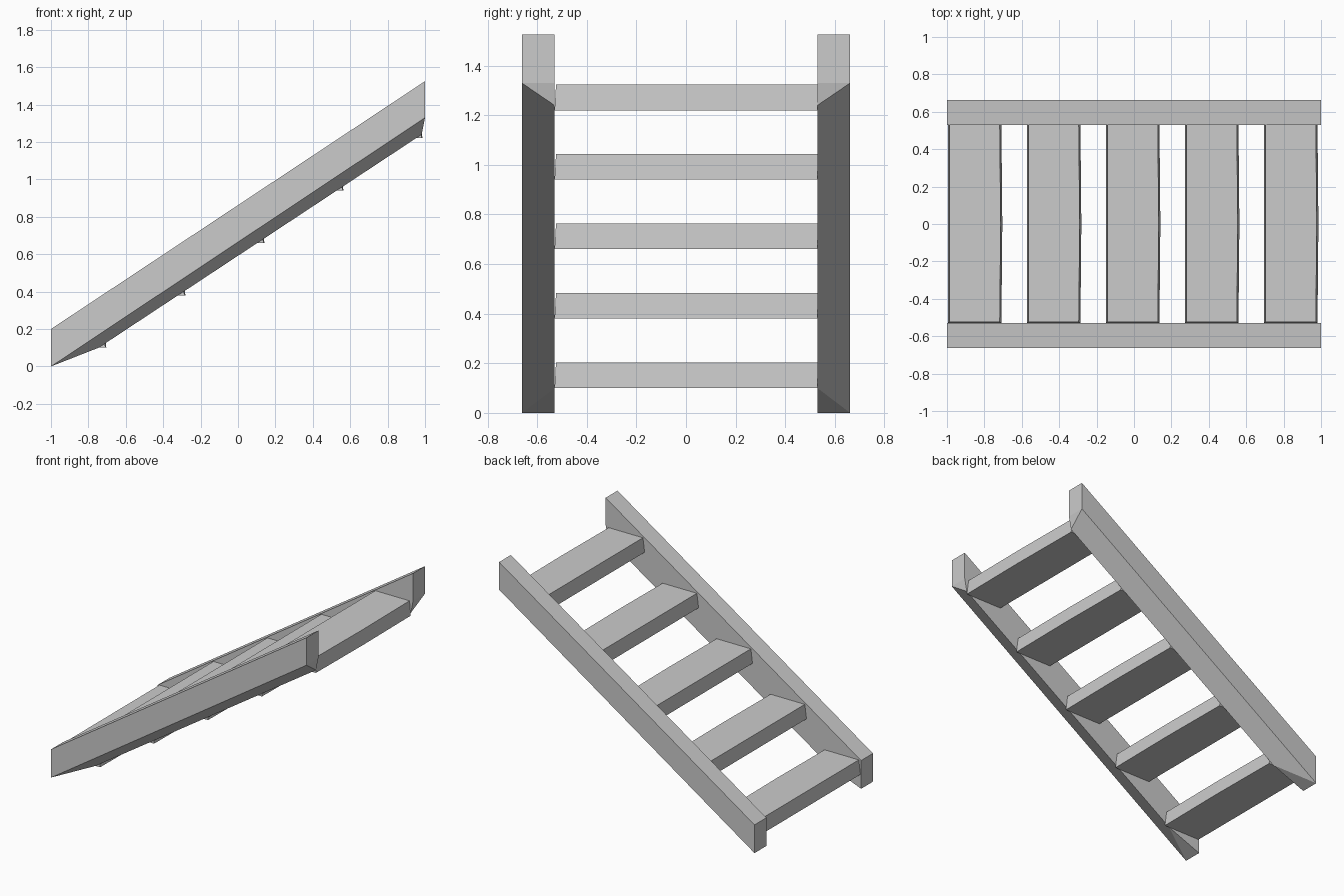
import bpy

if "Cube" in bpy.data.objects:
    bpy.data.objects.remove(bpy.data.objects["Cube"])


def add_mesh(name, verts, faces):
    mesh = bpy.data.meshes.new(name)
    mesh.from_pydata(verts, [], faces)
    mesh.validate()
    mesh.update()
    obj = bpy.data.objects.new(name, mesh)
    bpy.context.collection.objects.link(obj)
    return obj


OUTER, INNER = 0.662, 0.53


# Stringer: sloped beam whose underside hangs lower along the inner edge
def stringer(name, side):
    outer = [(-1, 0.2), (-1, 0), (1, 1.33), (1, 1.525)]
    inner = [(-1, 0.2), (-1, 0), (-0.745, 0.1), (0.982, 1.24), (1, 1.33), (1, 1.525)]
    verts = [(x, side * OUTER, z) for x, z in outer]
    verts += [(x, side * INNER, z) for x, z in inner]
    faces = [(0, 1, 2, 3), (9, 8, 7, 6, 5, 4),   # outer and inner sides
             (0, 3, 9, 4), (0, 4, 5, 1), (3, 2, 8, 9),  # top and ends
             (1, 5, 6), (1, 6, 7, 2), (2, 7, 8)]  # twisted underside
    if side > 0:
        faces = [f[::-1] for f in faces]
    return add_mesh(name, verts, faces)


# Tread: plank with slightly tapered sides and a faint bow along its nose
def tread(name, cx, z0):
    verts = []
    for y in (-INNER, 0, INNER):
        bow = 0.005 if y == 0 else 0
        ty = y + 0.006 if y < 0 else y
        verts += [(cx - 0.145, y, z0), (cx + 0.141 + bow, y, z0),
                  (cx + 0.132 + bow, ty, z0 + 0.103), (cx - 0.136, ty, z0 + 0.103)]
    faces = [(0, 1, 2, 3), (11, 10, 9, 8)]
    for a in (0, 4):
        for i in range(4):
            j = (i + 1) % 4
            faces.append((a + j, a + i, a + 4 + i, a + 4 + j))
    return add_mesh(name, verts, faces)


stringer("front_stringer", -1)
stringer("back_stringer", 1)
for i in range(5):
    tread(f"tread_{i + 1}", -0.85 + 0.4225 * i, 0.1 + 0.28 * i)
